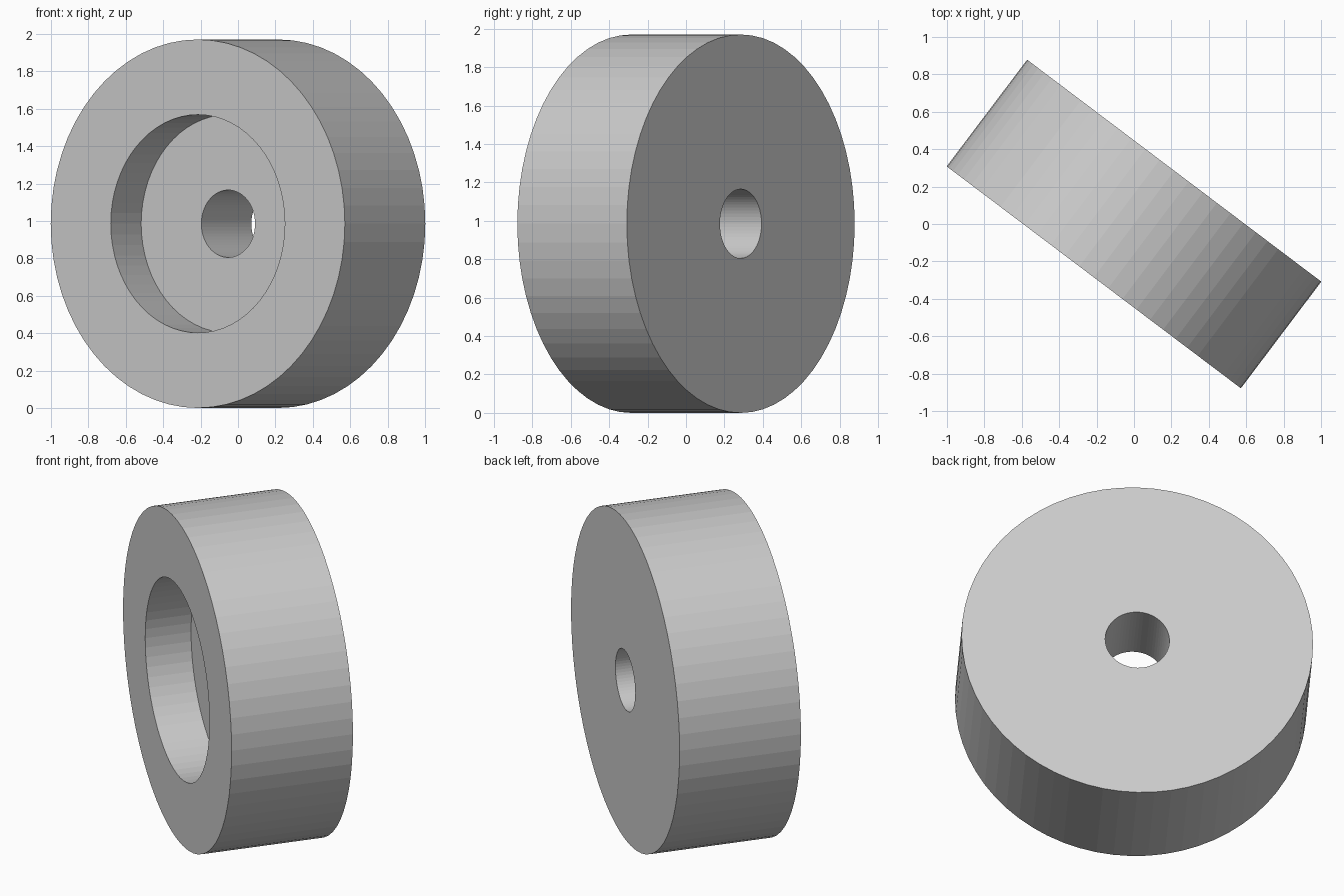
import bpy, bmesh, math
from mathutils import Vector, Matrix

if "Cube" in bpy.data.objects:
    bpy.data.objects.remove(bpy.data.objects["Cube"])

SIDES = 64
OUTER_R, POCKET_R, BORE_R = 0.985, 0.583, 0.18
THICK, POCKET_DEPTH = 0.714, 0.27
H = THICK / 2

# Closed section of the wheel: (radius, position along axle), front is negative
profile = [
    (OUTER_R, -H), (OUTER_R, H),
    (BORE_R, H), (BORE_R, -H + POCKET_DEPTH),
    (POCKET_R, -H + POCKET_DEPTH), (POCKET_R, -H),
]

# Revolve the section around the y axis
bm = bmesh.new()
rings = []
for r, y in profile:
    rings.append([bm.verts.new((r * math.cos(2 * math.pi * i / SIDES), y,
                                r * math.sin(2 * math.pi * i / SIDES)))
                  for i in range(SIDES)])
for k, ring in enumerate(rings):
    following = rings[(k + 1) % len(rings)]
    for i in range(SIDES):
        j = (i + 1) % SIDES
        bm.faces.new((ring[i], ring[j], following[j], following[i]))
bmesh.ops.recalc_face_normals(bm, faces=bm.faces)

# Turn the axle to its diagonal heading and stand the wheel on the ground
turn = Matrix.Rotation(-math.atan2(0.43, 0.57), 4, 'Z')
bm.transform(Matrix.Translation(Vector((0, 0, OUTER_R))) @ turn)

mesh = bpy.data.meshes.new("wheel")
bm.to_mesh(mesh)
bm.free()
wheel = bpy.data.objects.new("wheel", mesh)
bpy.context.collection.objects.link(wheel)
